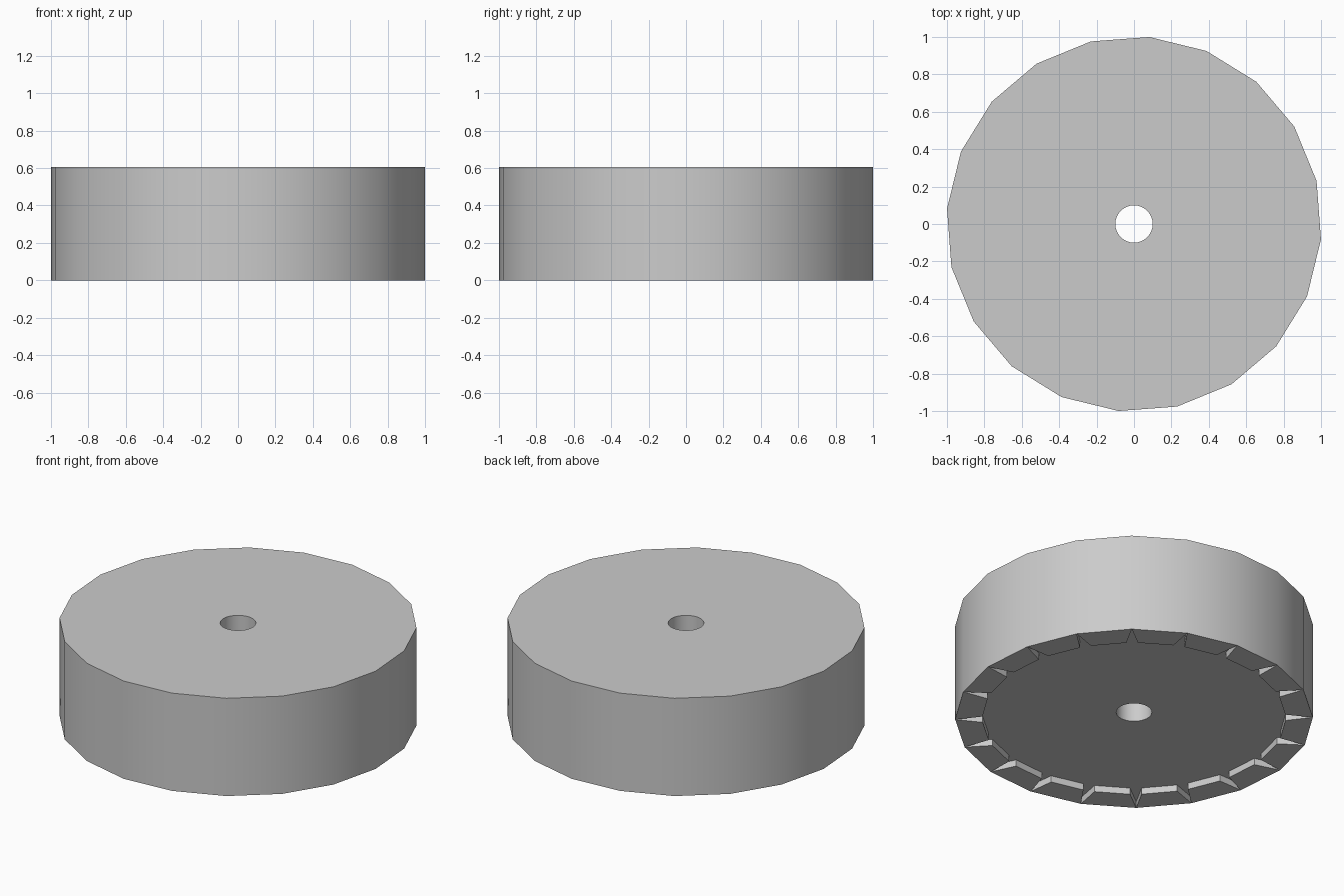
import bpy, bmesh
from math import radians, cos, sin, pi
from mathutils import Vector

cube = bpy.data.objects.get("Cube")
if cube:
    bpy.data.objects.remove(cube, do_unlink=True)

SIDES, HOLE_SIDES = 20, 40
RADIUS, INNER, HOLE = 1.003, 0.85, 0.1
HEIGHT, DEPTH = 0.605, 0.04
TURN = radians(-4.7)
NOTCH = 0.065                      # notch width at its inner end

grey = bpy.data.materials.new("plain grey")
grey.use_nodes = True
colour = (0.6, 0.6, 0.6, 1)
grey.diffuse_color = colour
grey.node_tree.nodes["Principled BSDF"].inputs["Base Color"].default_value = colour


def point(radius, angle, z):
    return Vector((radius * cos(angle), radius * sin(angle), z))


def ring(bm, radius, count, z):
    return [bm.verts.new(point(radius, TURN + 2 * pi * i / count, z)) for i in range(count)]


def wall(bm, low, high, inward=False):
    n = len(low)
    for i in range(n):
        j = (i + 1) % n
        face = [low[i], low[j], high[j], high[i]]
        bm.faces.new(face[::-1] if inward else face)


def cap(bm, outer, inner, up):
    # Flat face with a round hole
    edges = []
    for loop in (outer, inner):
        for a, b in zip(loop, loop[1:] + loop[:1]):
            edges.append(bm.edges.get((a, b)) or bm.edges.new((a, b)))
    made = bmesh.ops.triangle_fill(bm, edges=edges, use_beauty=True, normal=(0, 0, up))
    for item in made["geom"]:
        if isinstance(item, bmesh.types.BMFace):
            item.normal_update()
            if item.normal.z * up < 0:
                item.normal_flip()


def finish(bm, name, smooth):
    mesh = bpy.data.meshes.new(name)
    bm.to_mesh(mesh)
    bm.free()
    mesh.materials.append(grey)
    obj = bpy.data.objects.new(name, mesh)
    bpy.context.collection.objects.link(obj)
    if smooth:
        bpy.ops.object.select_all(action="DESELECT")
        obj.select_set(True)
        bpy.context.view_layer.objects.active = obj
        bpy.ops.object.shade_smooth_by_angle(angle=radians(30))
    return obj


# Drum: outer wall, top, bore and recessed floor
bm = bmesh.new()
rim_low = ring(bm, RADIUS, SIDES, 0)
rim_high = ring(bm, RADIUS, SIDES, HEIGHT)
floor_rim = ring(bm, RADIUS, SIDES, DEPTH)
bore_low = ring(bm, HOLE, HOLE_SIDES, DEPTH)
bore_high = ring(bm, HOLE, HOLE_SIDES, HEIGHT)
wall(bm, rim_low, rim_high)
wall(bm, bore_low, bore_high, inward=True)
cap(bm, rim_high, bore_high, 1)
cap(bm, floor_rim, bore_low, -1)
finish(bm, "drum", True)

# Rim pads: wedge-sided blocks under the floor, parted by pointed notches
bm = bmesh.new()
for k in range(SIDES):
    a0 = TURN + 2 * pi * k / SIDES
    a1 = a0 + 2 * pi / SIDES
    gap = NOTCH / 2 / INNER
    corners = [(RADIUS, a0), (INNER, a0 + gap), (INNER, a1 - gap), (RADIUS, a1)]
    low = [bm.verts.new(point(r, a, 0)) for r, a in corners]
    high = [bm.verts.new(point(r, a, DEPTH)) for r, a in corners]
    bm.faces.new(low)
    for i in range(3):
        bm.faces.new([low[i], high[i], high[i + 1], low[i + 1]])
finish(bm, "rim_pads", False)
